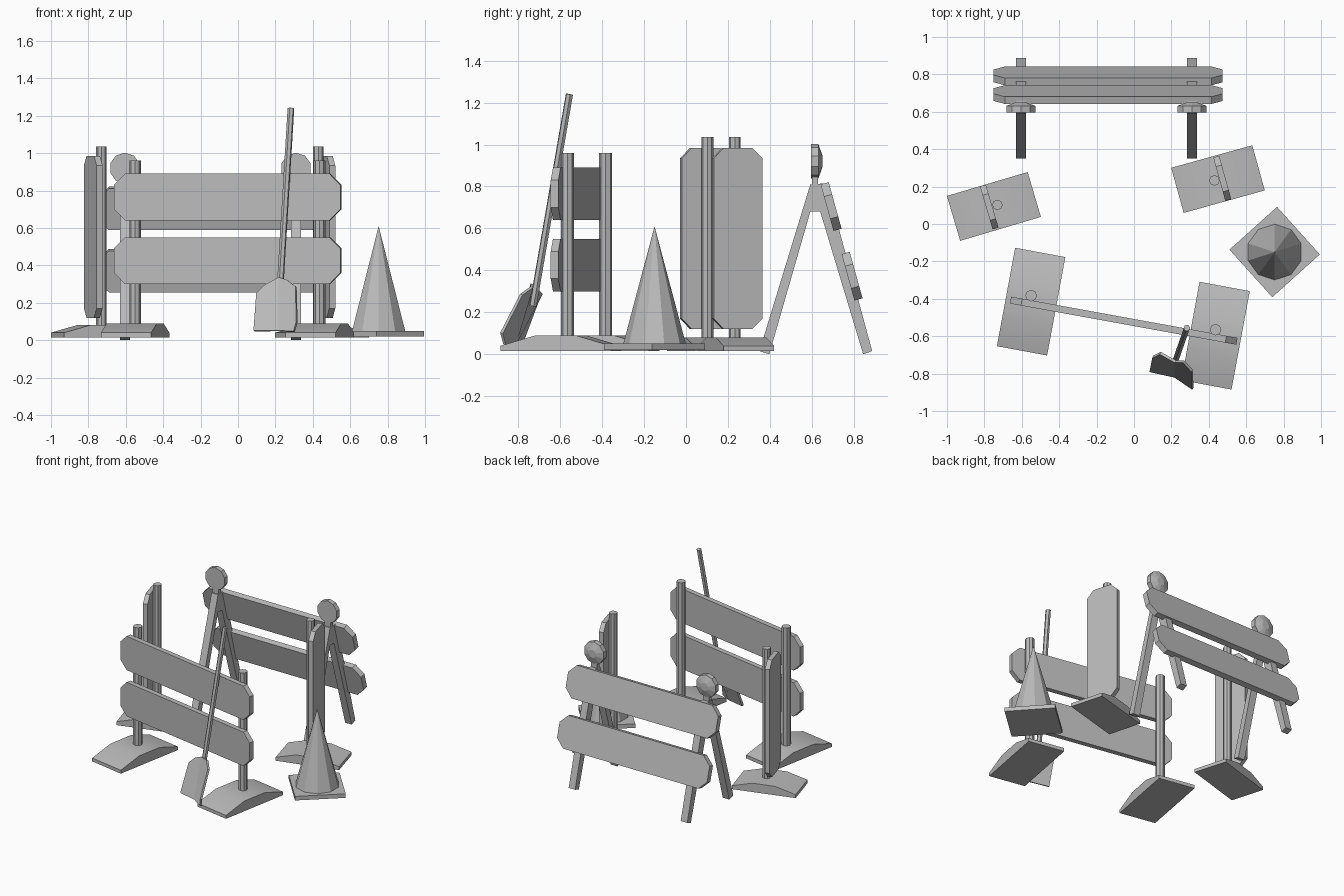
import bpy, bmesh, math
from mathutils import Matrix, Vector

old = bpy.data.objects.get("Cube")
if old:
    bpy.data.objects.remove(old, do_unlink=True)

GREY = (0.5, 0.5, 0.5, 1)
mat = bpy.data.materials.new("plain_grey")
mat.use_nodes = True
mat.diffuse_color = GREY
bsdf = next(n for n in mat.node_tree.nodes if n.type == 'BSDF_PRINCIPLED')
bsdf.inputs["Base Color"].default_value = GREY


def finish(name, bm, matrix=None, smooth=False):
    """Turn a bmesh into a named, coloured object."""
    bmesh.ops.recalc_face_normals(bm, faces=bm.faces)
    me = bpy.data.meshes.new(name)
    bm.to_mesh(me)
    bm.free()
    me.materials.append(mat)
    if smooth:
        me.shade_smooth()
        me.set_sharp_from_angle(angle=math.radians(30))
    ob = bpy.data.objects.new(name, me)
    if matrix:
        ob.matrix_world = matrix
    bpy.context.collection.objects.link(ob)
    return ob


def place(loc, turn=0, tilt=0):
    return (Matrix.Translation(loc) @ Matrix.Rotation(math.radians(turn), 4, 'Z')
            @ Matrix.Rotation(math.radians(tilt), 4, 'X'))


def slab(name, profile, depth, matrix, smooth=False):
    """Extrude an x-z profile along y, centred."""
    bm = bmesh.new()
    face = bm.faces.new([bm.verts.new((x, -depth / 2, z)) for x, z in profile])
    ext = bmesh.ops.extrude_face_region(bm, geom=[face])
    verts = [v for v in ext["geom"] if isinstance(v, bmesh.types.BMVert)]
    bmesh.ops.translate(bm, verts=verts, vec=(0, depth, 0))
    return finish(name, bm, matrix, smooth)


def board(name, length, height, thick, loc, turn=0, tilt=0, cut=0.06):
    """Plank with clipped corners."""
    a, b = length / 2, height / 2
    pts = [(-a, cut - b), (cut - a, -b), (a - cut, -b), (a, cut - b),
           (a, b - cut), (a - cut, b), (cut - a, b), (-a, b - cut)]
    return slab(name, pts, thick, place(loc, turn, tilt))


def rod(name, start, end, radius, sides, top_radius=None):
    """Straight round bar, or a cone with a different top radius."""
    start, end = Vector(start), Vector(end)
    axis = end - start
    bm = bmesh.new()
    bmesh.ops.create_cone(bm, cap_ends=True, segments=sides, radius1=radius,
                          radius2=radius if top_radius is None else top_radius,
                          depth=axis.length)
    rot = axis.to_track_quat('Z', 'Y').to_matrix().to_4x4()
    return finish(name, bm, Matrix.Translation((start + end) / 2) @ rot)


def foot(name, length, width, top, loc, turn):
    """Ramped weight under a post."""
    a, r = length / 2, length * 0.18
    pts = [(-a, 0.015), (a, 0.015), (a, 0.04), (r, top), (-r, top), (-a, 0.04)]
    return slab(name, pts, width, place(loc, turn), smooth=True)


# Front barrier: two feet, two posts, two planks
for side, x, y in (("right", -0.55, -0.415), ("left", 0.436, -0.597)):
    foot(f"front_foot_{side}", 0.535, 0.273, 0.09, (x, y, 0), 79.5)
    rod(f"front_post_{side}", (x, y + 0.032, 0.08), (x, y + 0.032, 0.96), 0.031, 8)
for level, z in (("lower", 0.425), ("upper", 0.765)):
    board(f"front_plank_{level}", 1.23, 0.25, 0.037, (-0.055, -0.517, z), -10.3)

# Upright panels on single posts
for side, base, post, panel, turn in (
        ("right", (-0.749, 0.094), (-0.73, 0.102), (-0.774, 0.091), 16.5),
        ("left", (0.449, 0.24), (0.43, 0.233), (0.472, 0.244), 15.5)):
    foot(f"panel_foot_{side}", 0.45, 0.25, 0.08, (*base, 0), turn)
    rod(f"panel_post_{side}", (*post, 0.07), (*post, 1.035), 0.028, 8)
    board(f"panel_{side}", 0.24, 0.865, 0.033, (*panel, 0.552), turn + 90, cut=0.05)

# Back barrier: trestle legs with lamps
trestle = [(0.35, 0.015), (0.593, 0.81), (0.67, 0.815), (0.888, 0.015),
           (0.845, 0), (0.64, 0.68), (0.593, 0.68), (0.397, 0)]
for side, x in (("right", -0.605), ("left", 0.31)):
    slab(f"trestle_{side}", trestle, 0.053, place((x, 0, 0), 90))
    neck = [(-0.025, 0.8), (0.025, 0.8), (0.025, 0.87), (-0.025, 0.87)]
    slab(f"lamp_neck_{side}", neck, 0.03, place((x, 0.615, 0)))
    rod(f"lamp_{side}", (x, 0.597, 0.92), (x, 0.632, 0.92), 0.082, 10)
    rod(f"lamp_dome_{side}", (x, 0.632, 0.92), (x, 0.65, 0.92), 0.08, 10, 0.03)
for level, y, z in (("lower", 0.792, 0.372), ("upper", 0.692, 0.704)):
    board(f"back_plank_{level}", 1.225, 0.23, 0.04, (-0.138, y, z), tilt=15.5)

# Traffic cone
half = 0.171
square = [(-half, 0.02), (half, 0.02), (half, 0.05), (-half, 0.05)]
slab("cone_base", square, 2 * half, place((0.752, -0.15, 0), 42))
rod("cone_body", (0.752, -0.15, 0.05), (0.752, -0.15, 0.61), 0.149, 10, 0)

# Shovel: leaning handle and folded blade
rod("shovel_handle", (0.222, -0.73, 0.23), (0.283, -0.556, 1.24), 0.018, 6)
bm = bmesh.new()
spine = [bm.verts.new(p) for p in ((0.22, -0.735, 0.335), (0.22, -0.815, 0.05))]
wings = (((0.14, -0.69, 0.29), (0.1, -0.71, 0.25), (0.085, -0.785, 0.05)),
         ((0.265, -0.735, 0.32), (0.31, -0.785, 0.285), (0.315, -0.88, 0.1),
          (0.3, -0.865, 0.045)))
for wing in wings:
    bm.faces.new([spine[0]] + [bm.verts.new(p) for p in wing] + [spine[1]])
blade = finish("shovel_blade", bm)
solid = blade.modifiers.new("thickness", 'SOLIDIFY')
solid.thickness = 0.015
solid.offset = 0
